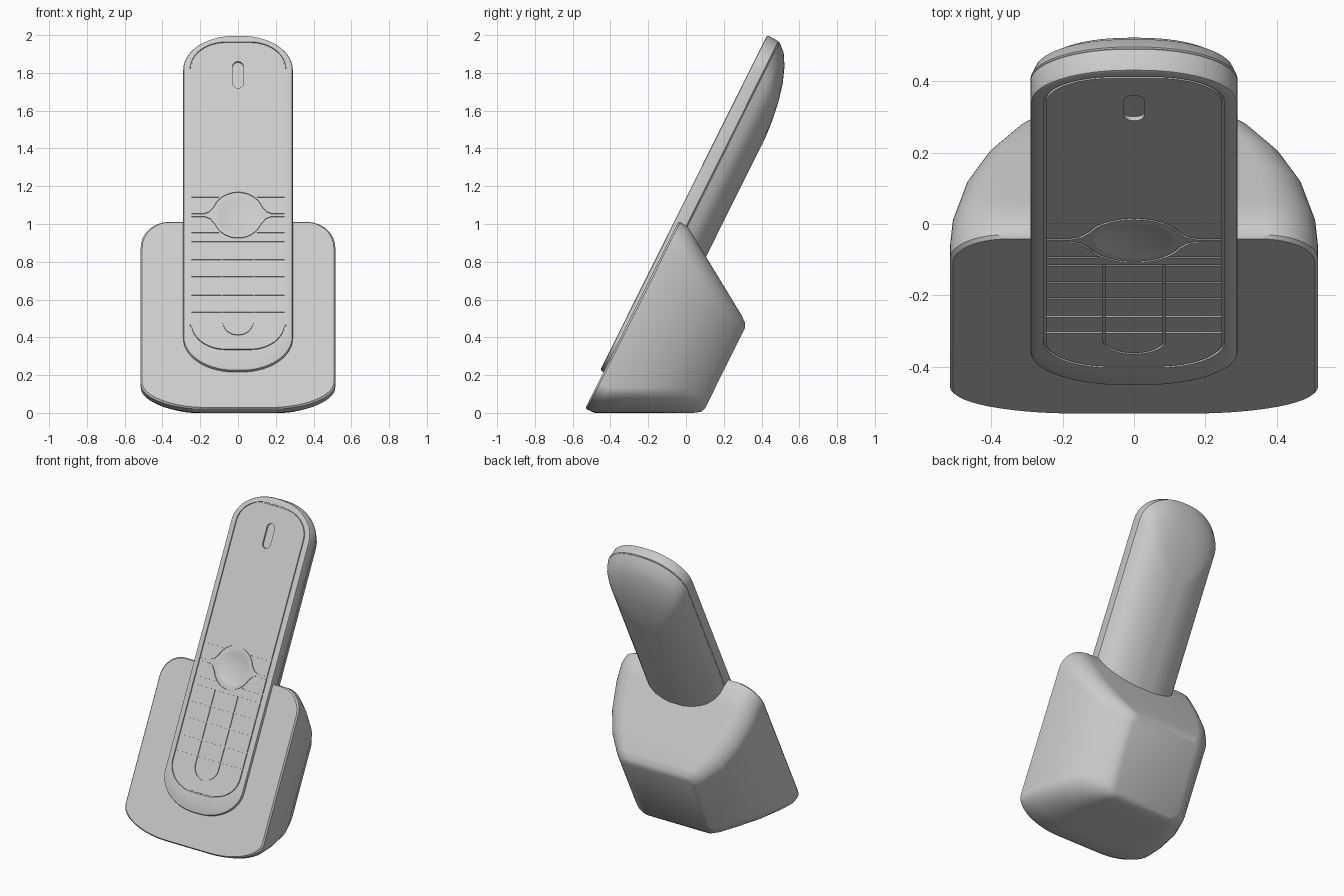
import bpy, bmesh, math
from mathutils import Vector

cube = bpy.data.objects.get("Cube")
if cube:
    bpy.data.objects.remove(cube, do_unlink=True)

grey = bpy.data.materials.new("light_grey_plastic")
grey.use_nodes = True
grey.diffuse_color = (0.6, 0.6, 0.6, 1)
grey.node_tree.nodes["Principled BSDF"].inputs["Base Color"].default_value = grey.diffuse_color

# Tilted frame: v runs up the sloping front, w points out of it
SIN, COS = 0.446, 0.895


def place(x, v, w):
    return Vector((x, -0.53 + v * SIN - w * COS, 0.03 + v * COS + w * SIN))


def outline(hw, v0, v1, low, high, steps=14):
    """Rounded rectangle; low and high are the (x, v) corner radii."""
    pts = []
    for quarter, (sx, v, sv, (rx, rv)) in enumerate((
            (1, v0, -1, low), (1, v1, 1, high), (-1, v1, 1, high), (-1, v0, -1, low))):
        start = (quarter - 1) * math.pi / 2
        for i in range(steps + 1):
            a = start + i / steps * math.pi / 2
            pts.append((sx * (hw - rx) + rx * math.cos(a), v - sv * rv + rv * math.sin(a)))
    return pts


def loft(name, rings):
    """Closed solid through (w, outline) rings."""
    bm = bmesh.new()
    loops = [[bm.verts.new(place(x, v, w)) for x, v in pts] for w, pts in rings]
    n = len(loops[0])
    for a, b in zip(loops, loops[1:]):
        for i in range(n):
            j = (i + 1) % n
            bm.faces.new((a[i], a[j], b[j], b[i]))
    bm.faces.new(loops[0][::-1])
    bm.faces.new(loops[-1])
    bmesh.ops.recalc_face_normals(bm, faces=bm.faces)
    mesh = bpy.data.meshes.new(name)
    bm.to_mesh(mesh)
    bm.free()
    mesh.materials.append(grey)
    obj = bpy.data.objects.new(name, mesh)
    bpy.context.collection.objects.link(obj)
    return obj


def smooth(obj, degrees):
    bpy.ops.object.select_all(action='DESELECT')
    obj.select_set(True)
    bpy.context.view_layer.objects.active = obj
    bpy.ops.object.shade_smooth_by_angle(angle=math.radians(degrees))


cutters = []


def cut(pts, depth):
    cutters.append(loft("cutter", [(0.02 - depth, pts), (0.04, pts)]))


def groove(path, half=0.0035, depth=0.006):
    """Narrow channel following an open path on the handset face."""
    path = [Vector(p) for p in path]
    left, right = [], []
    for i, p in enumerate(path):
        d = (path[min(i + 1, len(path) - 1)] - path[max(i - 1, 0)]).normalized()
        side = Vector((-d.y, d.x)) * half
        left.append(p + side)
        right.append(p - side)
    cut([tuple(p) for p in left + right[::-1]], depth)


def arc(cx, cv, r, a0, a1, steps=24):
    angles = [math.radians(a0 + (a1 - a0) * i / steps) for i in range(steps + 1)]
    return [(cx + r * math.cos(a), cv + r * math.sin(a)) for a in angles]


# Charging cradle: flat sloping front tapering to a small parallel back
cradle_rings = []
for w, hw, inset, low, high in (
        (-0.567, 0.255, 0.025, 0.05, 0.05),
        (-0.555, 0.285, 0.006, 0.07, 0.06),
        (-0.52, 0.325, 0, 0.10, 0.07),
        (-0.42, 0.41, 0, 0.18, 0.10),
        (-0.30, 0.47, 0, 0.25, 0.12),
        (-0.15, 0.508, 0, 0.32, 0.14),
        (-0.055, 0.515, 0, 0.35, 0.15),
        (-0.01, 0.515, 0, 0.35, 0.15),
        (0, 0.507, 0.006, 0.35, 0.15)):
    bottom = max(-(0.03 + SIN * w) / COS, -0.008) + inset
    top = 1.10 - 0.63 * max(-w - 0.05, 0) - inset
    cradle_rings.append((w, outline(hw, bottom, top, (low, min(low, 0.15)), (high, high))))
cradle = loft("charging_cradle", cradle_rings)
smooth(cradle, 35)

# Handset body: domed back, side seam and flat front
handset_rings = []
for w, hw, bottom, top in (
        (-0.214, 0.05, 0.45, 1.70),
        (-0.207, 0.10, 0.40, 1.79),
        (-0.192, 0.16, 0.35, 1.90),
        (-0.168, 0.212, 0.30, 2.00),
        (-0.136, 0.252, 0.26, 2.085),
        (-0.10, 0.277, 0.23, 2.147),
        (-0.056, 0.29, 0.208, 2.187),
        (-0.052, 0.286, 0.212, 2.184),
        (-0.048, 0.29, 0.208, 2.189),
        (0.010, 0.29, 0.208, 2.191),
        (0.017, 0.287, 0.211, 2.188),
        (0.020, 0.281, 0.217, 2.182)):
    corner = (hw * 0.93, hw * 0.69)
    handset_rings.append((w, outline(hw, bottom, top, corner, corner)))

# Front panel bounded by a shallow channel
for w, inset in ((0.020, 0), (0.013, 0.001), (0.013, 0.007), (0.020, 0.008)):
    corner = (0.19 - inset, 0.16 - inset)
    handset_rings.append((w, outline(0.254 - inset, 0.326 + inset, 2.151 - inset, corner, corner)))
handset = loft("handset", handset_rings)

# Earpiece slot
cut(outline(0.028, 1.878, 2.035, (0.027, 0.027), (0.027, 0.027), 8), 0.012)

# Keypad rows and the rounded middle column
for v in (0.968, 0.861, 0.761, 0.649, 0.549):
    groove([(-0.25, v), (0.25, v)])
groove([(-0.085, 0.968)] + arc(0, 0.5, 0.085, 180, 360) + [(0.085, 0.968)])

# Channels around the navigation key
NAV = 1.124
for s in (-1, 1):
    upper = [(-0.25, 0.008), (-0.18, 0.008), (-0.15, 0.02)] + arc(0, 0, 0.135, 158, 22)
    upper += [(0.15, 0.02), (0.18, 0.008), (0.25, 0.008)]
    groove([(x, NAV + s * v) for x, v in upper])
    for side in (-1, 1):
        groove([(side * 0.1, NAV + s * 0.105), (side * 0.25, NAV + s * 0.105)])

# Dished navigation key, cut as a stack of shrinking discs
dish = [(0.02 - 0.015 * (1 - (r / 0.11) ** 2), arc(0, NAV, r, 0, 352.5, 47))
        for r in (0.01, 0.03, 0.05, 0.07, 0.09, 0.11)]
dish.append((0.04, arc(0, NAV, 0.112, 0, 352.5, 47)))
cutters.append(loft("dish_cutter", dish))

# Carve the details into the handset and remove the cutters
for cutter in cutters:
    cutter.hide_render = True
    mod = handset.modifiers.new("carve", 'BOOLEAN')
    mod.operation = 'DIFFERENCE'
    mod.solver = 'EXACT'
    mod.object = cutter
depsgraph = bpy.context.evaluated_depsgraph_get()
depsgraph.update()
carved = bpy.data.meshes.new_from_object(handset.evaluated_get(depsgraph))
handset.modifiers.clear()
handset.data = carved
carved.materials.clear()
carved.materials.append(grey)
for face in carved.polygons:
    face.material_index = 0
for cutter in cutters:
    bpy.data.objects.remove(cutter, do_unlink=True)
smooth(handset, 30)
